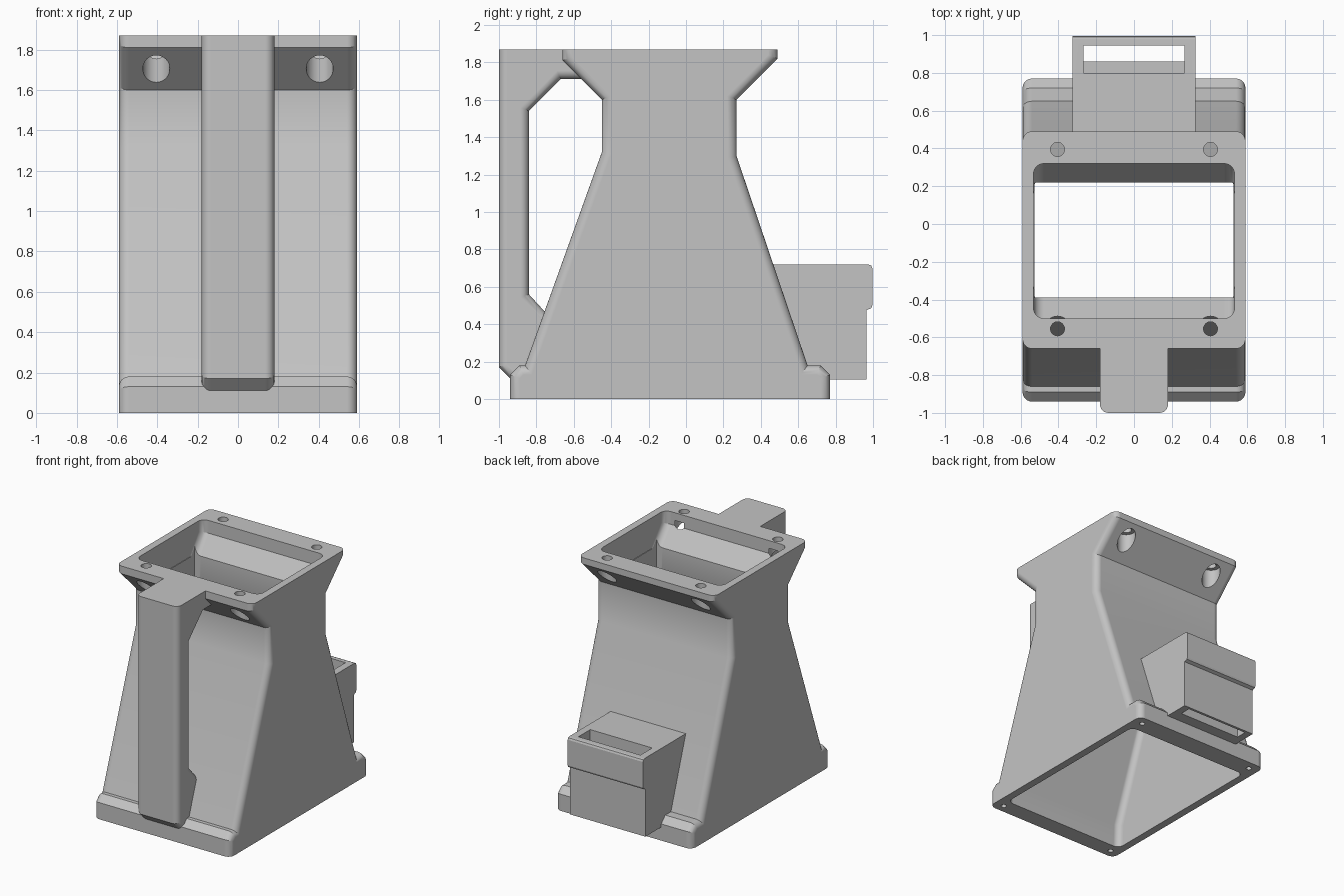
import bpy, bmesh, math
from mathutils import Matrix

cube = bpy.data.objects.get("Cube")
if cube:
    bpy.data.objects.remove(cube, do_unlink=True)

grey = bpy.data.materials.new("plain_grey")
grey.use_nodes = True
grey.diffuse_color = (0.55, 0.55, 0.55, 1)
grey.node_tree.nodes["Principled BSDF"].inputs["Base Color"].default_value = grey.diffuse_color


def finish(bm, name):
    bmesh.ops.recalc_face_normals(bm, faces=bm.faces)
    mesh = bpy.data.meshes.new(name)
    bm.to_mesh(mesh)
    bm.free()
    mesh.materials.append(grey)
    obj = bpy.data.objects.new(name, mesh)
    bpy.context.collection.objects.link(obj)
    return obj


def prism(name, profile, half, radius=0.0):
    """Extrude a (y, z) profile across x; round its side edges except flat top and bottom ends."""
    bm = bmesh.new()
    face = bm.faces.new([bm.verts.new((-half, y, z)) for y, z in profile])
    ext = bmesh.ops.extrude_face_region(bm, geom=[face])["geom"]
    for v in ext:
        if isinstance(v, bmesh.types.BMVert):
            v.co.x = half
    bmesh.ops.recalc_face_normals(bm, faces=bm.faces)
    if radius:
        zs = [z for _, z in profile]
        ends = (min(zs), max(zs))

        def rounded(e):
            a, b = (v.co for v in e.verts)
            flat_end = any(abs(a.z - k) + abs(b.z - k) < 0.001 for k in ends)
            return abs(a.x - b.x) < 0.001 and not flat_end
        bmesh.ops.bevel(bm, geom=[e for e in bm.edges if rounded(e)], offset=radius,
                        segments=6, profile=0.5, affect='EDGES', clamp_overlap=False)
    return finish(bm, name)


def pin(x, y, radius, bottom, top):
    bm = bmesh.new()
    bmesh.ops.create_cone(bm, cap_ends=True, segments=32, radius1=radius, radius2=radius,
                          depth=top - bottom,
                          matrix=Matrix.Translation((x, y, (top + bottom) / 2)))
    return finish(bm, "pin_cutter")


def cut(obj, cutter, keep=False):
    mod = obj.modifiers.new("cut", 'BOOLEAN')
    mod.operation = 'DIFFERENCE'
    mod.solver = 'EXACT'
    mod.object = cutter
    bpy.context.view_layer.objects.active = obj
    bpy.ops.object.modifier_apply(modifier=mod.name)
    if not keep:
        bpy.data.objects.remove(cutter, do_unlink=True)


# Tapered body with base flange and flared top flange
body = prism("funnel_body", [
    (-0.94, 0), (-0.94, 0.13), (-0.89, 0.18), (-0.86, 0.18), (-0.45, 1.32), (-0.45, 1.60),
    (-0.66, 1.81), (-0.66, 1.87), (0.49, 1.87), (0.49, 1.82), (0.27, 1.60), (0.27, 1.30),
    (0.65, 0.18), (0.72, 0.18), (0.77, 0.13), (0.77, 0)], 0.59, 0.05)

# Front grip
handle = prism("front_handle", [
    (-1, 1.87), (-1, 0.17), (-0.93, 0.10), (-0.85, 0.101), (-0.73, 0.44), (-0.84, 0.56),
    (-0.84, 1.54), (-0.67, 1.71), (-0.53, 1.71), (-0.52, 1.87)], 0.18, 0.045)
cut(handle, body, keep=True)

# Rear box with a raised lip and a slot through it
holder = prism("rear_slot_box", [
    (0.44, 0.72), (0.975, 0.72), (0.99, 0.714), (0.996, 0.70), (0.996, 0.50), (0.99, 0.486),
    (0.965, 0.475), (0.965, 0.105), (0.70, 0.105), (0.62, 0.18)], 0.325)
cut(holder, body, keep=True)
cut(holder, prism("slot_cutter", [
    (0.80, 0.8), (0.80, 0.55), (0.86, 0.45), (0.86, 0), (0.945, 0), (0.945, 0.8)], 0.268))

# Hollow inside: tapered skirt, straight throat, flared mouth
cut(body, prism("skirt_cutter", [
    (-0.81, -0.1), (-0.80, 0.18), (-0.39, 1.32), (0.22, 1.32),
    (0.59, 0.18), (0.62, -0.1)], 0.53, 0.05))
cut(body, prism("throat_cutter", [
    (-0.39, 1.25), (-0.39, 1.7), (0.22, 1.7), (0.22, 1.25)], 0.528))
cut(body, prism("mouth_cutter", [
    (-0.50, 1.95), (-0.50, 1.77), (-0.39, 1.63), (0.22, 1.63),
    (0.32, 1.77), (0.32, 1.95)], 0.532, 0.055))

# Screw holes in both flanges, with clearance pockets under the top one
for side in (-1, 1):
    for y in (-0.555, 0.395):
        cut(body, pin(side * 0.405, y, 0.067, 1.5, 1.81))
        cut(body, pin(side * 0.405, y, 0.037, 1.75, 1.95))
    for y in (-0.875, 0.70):
        cut(body, pin(side * 0.51, y, 0.02, -0.1, 0.12))

for obj in (body, handle, holder):
    bpy.ops.object.select_all(action='DESELECT')
    obj.select_set(True)
    bpy.context.view_layer.objects.active = obj
    bpy.ops.object.shade_smooth_by_angle(angle=math.radians(22))
    weighted = obj.modifiers.new("weighted_normals", 'WEIGHTED_NORMAL')
    weighted.keep_sharp = True
